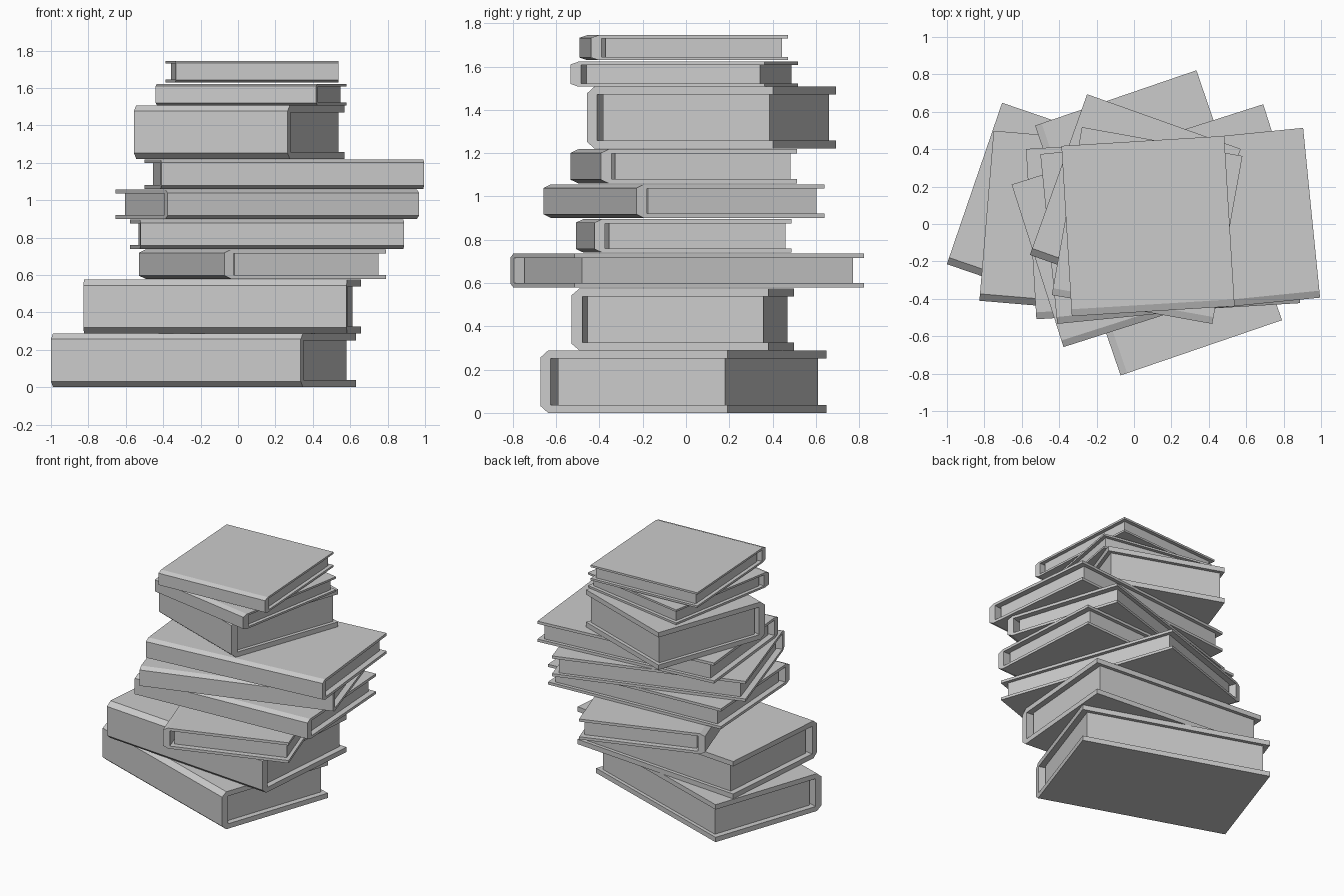
import bpy, bmesh
from math import radians
from mathutils import Matrix

if "Cube" in bpy.data.objects:
    bpy.data.objects.remove(bpy.data.objects["Cube"])

DEPTH = 0.912                    # spine to fore-edge
SPINE, BEVEL, GAP = 0.05, 0.037, 0.02


def extrude_profile(name, profile, length, matrix):
    """Extrude a closed (y, z) profile along local x, centred."""
    bm = bmesh.new()
    face = bm.faces.new([bm.verts.new((-length / 2, y, z)) for y, z in profile])
    out = bmesh.ops.extrude_face_region(bm, geom=[face])
    moved = [v for v in out["geom"] if isinstance(v, bmesh.types.BMVert)]
    bmesh.ops.translate(bm, verts=moved, vec=(length, 0, 0))
    bmesh.ops.recalc_face_normals(bm, faces=bm.faces)
    mesh = bpy.data.meshes.new(name)
    bm.to_mesh(mesh)
    bm.free()
    obj = bpy.data.objects.new(name, mesh)
    bpy.context.collection.objects.link(obj)
    obj.matrix_world = matrix
    return obj


def book(index, x, y, z0, z1, length, angle):
    h, front, back = z1 - z0, -DEPTH / 2, DEPTH / 2
    t, cz = 0.13 * h, 0.11 * h
    place = Matrix.Translation((x, y, z0)) @ Matrix.Rotation(radians(angle), 4, 'Z')
    # Wrap-around cover with a chamfered spine
    cover = [(back, 0), (front + BEVEL, 0), (front, cz), (front, h - cz),
             (front + BEVEL, h), (back, h), (back, h - t),
             (front + SPINE, h - t), (front + SPINE, t), (back, t)]
    extrude_profile(f"book_{index}_cover", cover, length, place)
    # Page block, set in from the cover edges
    p0, p1 = front + SPINE + GAP, back - 0.026
    pages = [(p0, t), (p1, t), (p1, h - t), (p0, h - t)]
    extrude_profile(f"book_{index}_pages", pages, length * (1 - 2 * 0.031), place)


# Books from bottom to top: x, y, bottom, top, spine length, turn
LONG, SHORT = 1.412, 0.872
STACK = [
    (-0.185, -0.012, 0.000, 0.288, LONG, -18.9),
    (-0.085, -0.015, 0.288, 0.575, LONG, -4.8),
    (0.131, 0.006, 0.579, 0.736, LONG, -71.1),
    (0.155, -0.011, 0.740, 0.896, LONG, 3.5),
    (0.157, -0.009, 0.900, 1.056, LONG, 17.7),
    (0.247, -0.010, 1.060, 1.218, LONG, 5.7),
    (0.007, 0.118, 1.221, 1.507, SHORT, -19.6),
    (0.070, -0.008, 1.507, 1.622, SHORT, -10.2),
    (0.075, -0.011, 1.629, 1.745, SHORT, 3.5),
]
for i, spec in enumerate(STACK, 1):
    book(i, *spec)
